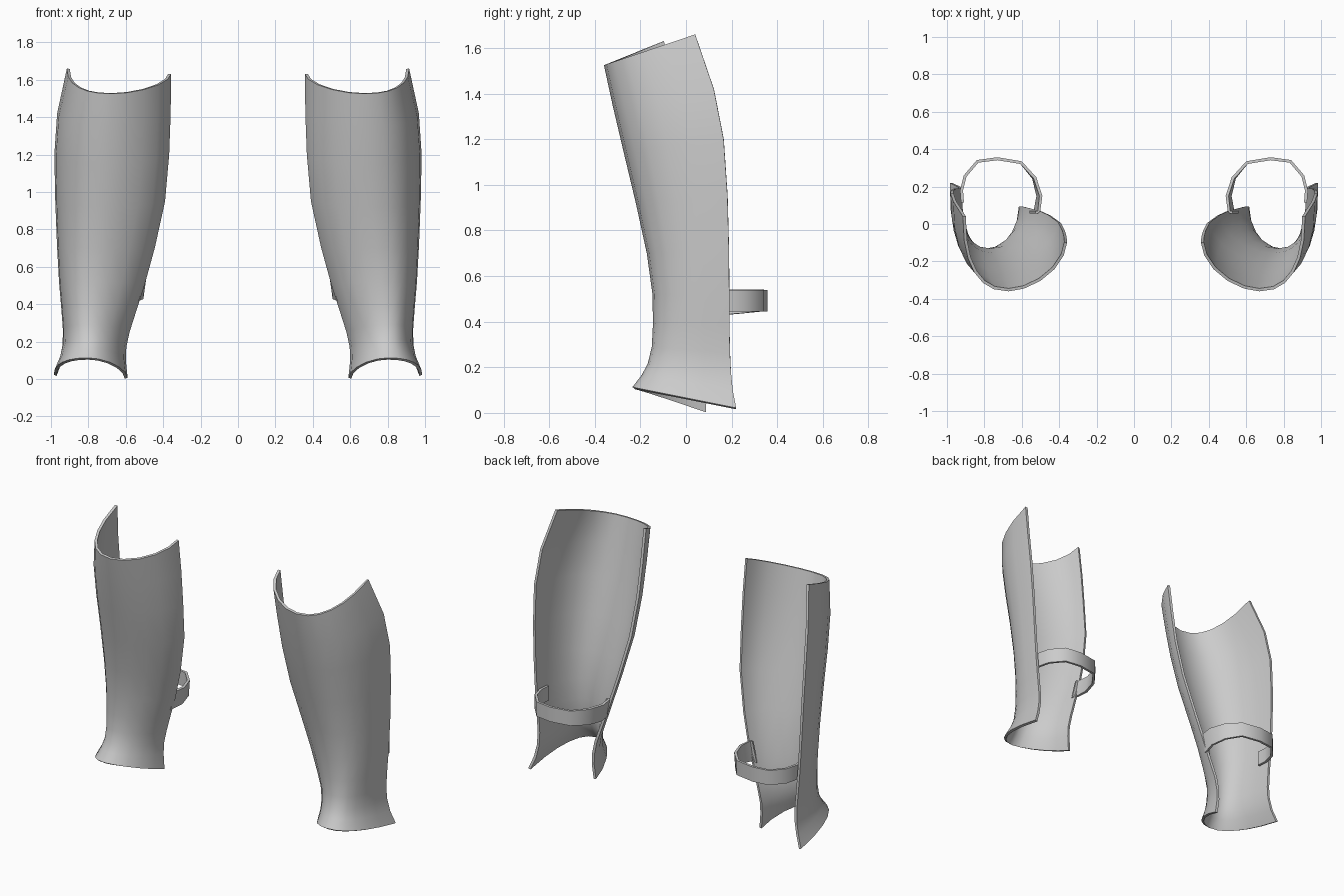
import bpy, bmesh
from math import sin, cos, pi

cube = bpy.data.objects.get("Cube")
if cube:
    bpy.data.objects.remove(cube, do_unlink=True)

steel = bpy.data.materials.new("plain grey steel")
steel.use_nodes = True
grey = (0.6, 0.6, 0.6, 1)
steel.diffuse_color = grey
steel.node_tree.nodes["Principled BSDF"].inputs["Base Color"].default_value = grey


def sheet(name, rows, thickness):
    """Skin a grid of points, thicken it inward and mirror it to the other leg."""
    bm = bmesh.new()
    grid = [[bm.verts.new(p) for p in row] for row in rows]
    for low, high in zip(grid, grid[1:]):
        for i in range(len(low) - 1):
            bm.faces.new((low[i], low[i + 1], high[i + 1], high[i]))
    mesh = bpy.data.meshes.new(name)
    bm.to_mesh(mesh)
    bm.free()
    mesh.materials.append(steel)
    obj = bpy.data.objects.new(name, mesh)
    bpy.context.collection.objects.link(obj)
    solid = obj.modifiers.new("thickness", 'SOLIDIFY')
    solid.thickness = thickness
    solid.offset = -1
    mirror = obj.modifiers.new("other leg", 'MIRROR')
    mirror.use_mirror_merge = False
    bpy.ops.object.select_all(action='DESELECT')
    bpy.context.view_layer.objects.active = obj
    obj.select_set(True)
    for mod in list(obj.modifiers):
        bpy.ops.object.modifier_apply(modifier=mod.name)
    bpy.ops.object.shade_smooth_by_angle(angle=pi / 4)
    return obj


def quarter(edge, front, power, steps):
    """Rounded quarter from the front ridge to a free rear edge."""
    points = []
    for i in range(steps + 1):
        t = i / steps * pi / 2
        along, ahead = sin(t) ** (2 / power), max(cos(t), 0) ** (2 / power)
        points.append((front[0] + (edge[0] - front[0]) * along,
                       edge[1] + (front[1] - edge[1]) * ahead,
                       edge[2] + (front[2] - edge[2]) * ahead))
    return points


# Shin shell: inner edge, front ridge and outer edge at each level, ankle to knee
levels = [
    ((.59, .085, .005), (.80, -.235, .113), (.985, .22, .022)),
    ((.60, .09, .10), (.795, -.195, .165), (.955, .205, .10)),
    ((.597, .09, .17), (.79, -.168, .215), (.938, .197, .18)),
    ((.58, .09, .25), (.79, -.15, .29), (.936, .193, .26)),
    ((.545, .08, .36), (.78, -.145, .39), (.945, .19, .38)),
    ((.50, .07, .50), (.765, -.147, .52), (.957, .19, .52)),
    ((.445, .045, .70), (.74, -.172, .70), (.968, .188, .72)),
    ((.39, .005, .95), (.71, -.22, .92), (.977, .182, .95)),
    ((.368, -.04, 1.2), (.69, -.275, 1.15), (.982, .165, 1.2)),
    ((.36, -.07, 1.42), (.68, -.322, 1.35), (.967, .122, 1.42)),
    ((.358, -.1, 1.63), (.67, -.36, 1.525), (.915, .04, 1.66)),
]
rows = []
for inner, front, outer in levels:
    rows.append(quarter(inner, front, 1.75, 5)[::-1] + quarter(outer, front, 2.4, 6)[1:])
sheet("shin_shells", rows, 0.016)

# Calf strap: leans along the inner edge, runs round the back, hooks inside the outer edge
path = [(.535, .055), (.51, .06), (.495, .15), (.525, .25), (.60, .335), (.73, .357),
        (.84, .342), (.91, .26), (.93, .18), (.925, .115)]
bottom, top = [], []
for i, (x, y) in enumerate(path):
    lean = max(0, 1 - i / 4)
    bottom.append((x + .022 * lean, y, .445 - .035 * lean))
    top.append((x - .01 * lean, y, .54))
sheet("calf_straps", [top, bottom], 0.016)
